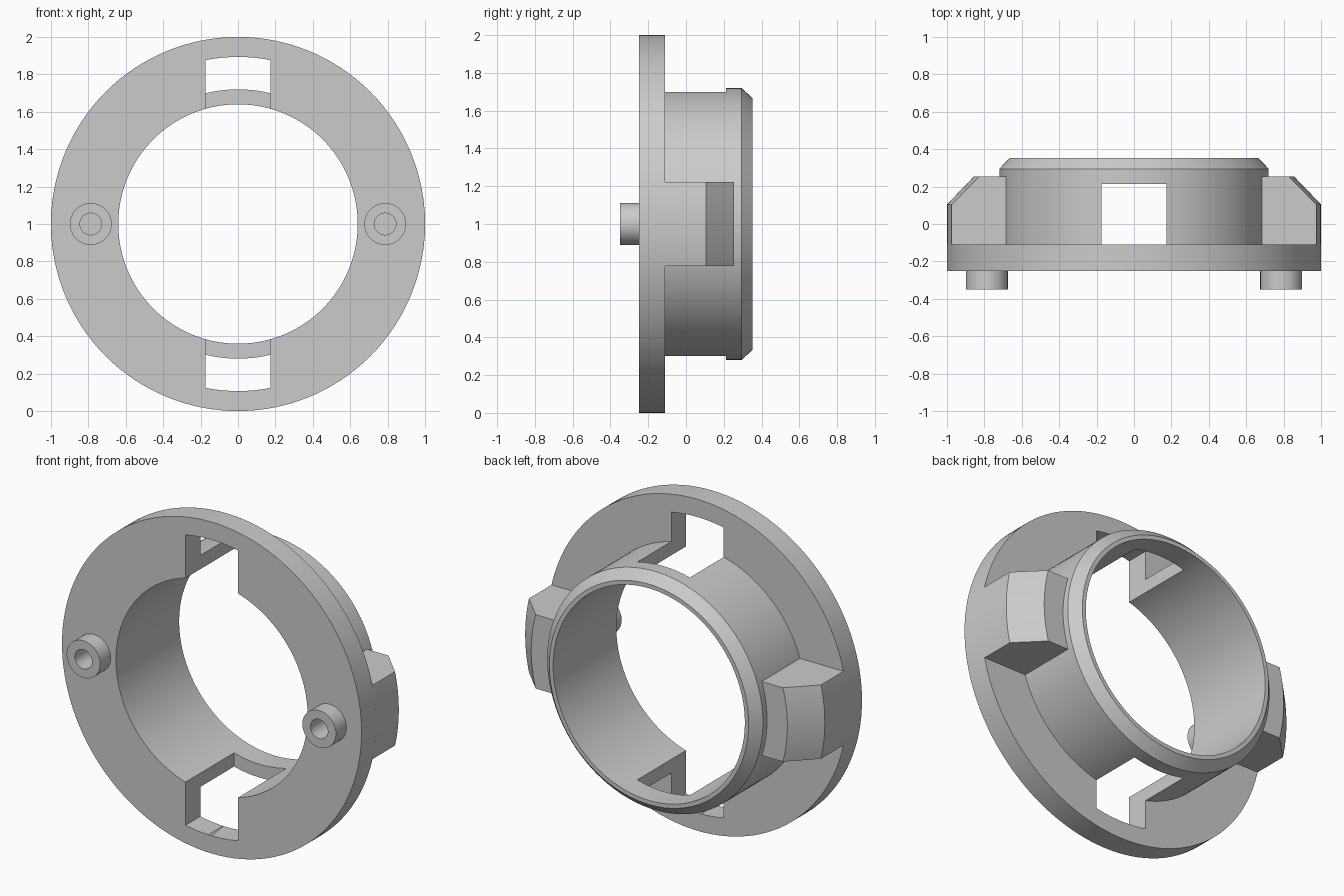
import bpy, bmesh, math

if "Cube" in bpy.data.objects:
    bpy.data.objects.remove(bpy.data.objects["Cube"], do_unlink=True)

FLANGE_FRONT, FLANGE_BACK = -0.25, -0.11
CENTRE_Z = 1.0
PEG_X, PEG_R, HOLE_R = 0.787, 0.112, 0.058

grey = bpy.data.materials.new("plain grey")
grey.use_nodes = True
colour = (0.6, 0.6, 0.6, 1)
grey.diffuse_color = colour
grey.node_tree.nodes["Principled BSDF"].inputs["Base Color"].default_value = colour


def loft(name, sections, closed):
    """Skin matching cross-sections; closed joins last to first, else caps ends."""
    bm = bmesh.new()
    rings = [[bm.verts.new(p) for p in s] for s in sections]
    pairs = list(zip(rings, rings[1:]))
    if closed:
        pairs.append((rings[-1], rings[0]))
    else:
        bm.faces.new(rings[0])
        bm.faces.new(rings[-1])
    n = len(rings[0])
    for a, b in pairs:
        for i in range(n):
            j = (i + 1) % n
            bm.faces.new((a[i], a[j], b[j], b[i]))
    bmesh.ops.recalc_face_normals(bm, faces=bm.faces)
    mesh = bpy.data.meshes.new(name)
    bm.to_mesh(mesh)
    bm.free()
    mesh.materials.append(grey)
    obj = bpy.data.objects.new(name, mesh)
    bpy.context.collection.objects.link(obj)
    return obj


def lathe(name, profile, x=0, steps=128):
    """Turn a closed (radius, y) profile about an axis along y."""
    angles = [2 * math.pi * i / steps for i in range(steps)]
    return loft(name, [[(x + r * math.cos(a), y, CENTRE_Z + r * math.sin(a))
                        for r, y in profile] for a in angles], True)


def rod(name, x, r, y0, y1, steps=48):
    angles = [2 * math.pi * i / steps for i in range(steps)]
    return loft(name, [[(x + r * math.cos(a), y, CENTRE_Z + r * math.sin(a))
                        for a in angles] for y in (y0, y1)], False)


def spread(half, n=16):
    return [half * (2 * i / n - 1) for i in range(n + 1)]


def smooth(obj):
    bpy.ops.object.select_all(action="DESELECT")
    obj.select_set(True)
    bpy.context.view_layer.objects.active = obj
    bpy.ops.object.shade_smooth_by_angle(angle=math.radians(30))


# Flange and tube with a bevelled back rim
body = lathe("flanged_ring", [
    (0.64, FLANGE_FRONT), (1.0, FLANGE_FRONT), (1.0, FLANGE_BACK),
    (0.72, FLANGE_BACK), (0.72, 0.295), (0.665, 0.353), (0.64, 0.353)])

cutters = []
for side in (-1, 1):
    # Slot through flange and tube wall, with an arched outer end
    cutters.append(loft("slot_cutter", [
        [(x, y, CENTRE_Z + side * z) for y, z in (
            (-0.4, 0.5), (-0.4, math.sqrt(0.893 ** 2 - x * x)),
            (0.213, math.sqrt(0.893 ** 2 - x * x)), (0.213, 0.5))]
        for x in spread(0.175)], False))
    # Screw hole through the flange
    cutters.append(rod("hole_cutter", side * PEG_X, HOLE_R, -0.4, 0))

for cutter in cutters:
    cutter.hide_render = True
    mod = body.modifiers.new("cut", "BOOLEAN")
    mod.operation = "DIFFERENCE"
    mod.solver = "EXACT"
    mod.object = cutter

bpy.context.view_layer.update()
graph = bpy.context.evaluated_depsgraph_get()
cut_mesh = bpy.data.meshes.new_from_object(body.evaluated_get(graph))
body.modifiers.clear()
body.data = cut_mesh
for cutter in cutters:
    bpy.data.objects.remove(cutter, do_unlink=True)
smooth(body)

lug_profile = [(0.69, FLANGE_BACK), (1.0, FLANGE_BACK), (1.0, 0.105),
               (0.855, 0.255), (0.69, 0.255)]
for side, label in ((-1, "right"), (1, "left")):
    # Curved lug with a chamfered back corner
    smooth(loft(label + "_lug", [
        [(side * math.sqrt(r * r - z * z), y, CENTRE_Z + z) for r, y in lug_profile]
        for z in spread(0.223)], False))
    # Hollow peg on the front
    smooth(lathe(label + "_peg", [
        (HOLE_R, -0.35), (PEG_R, -0.35), (PEG_R, FLANGE_FRONT),
        (HOLE_R, FLANGE_FRONT)], side * PEG_X, 48))
